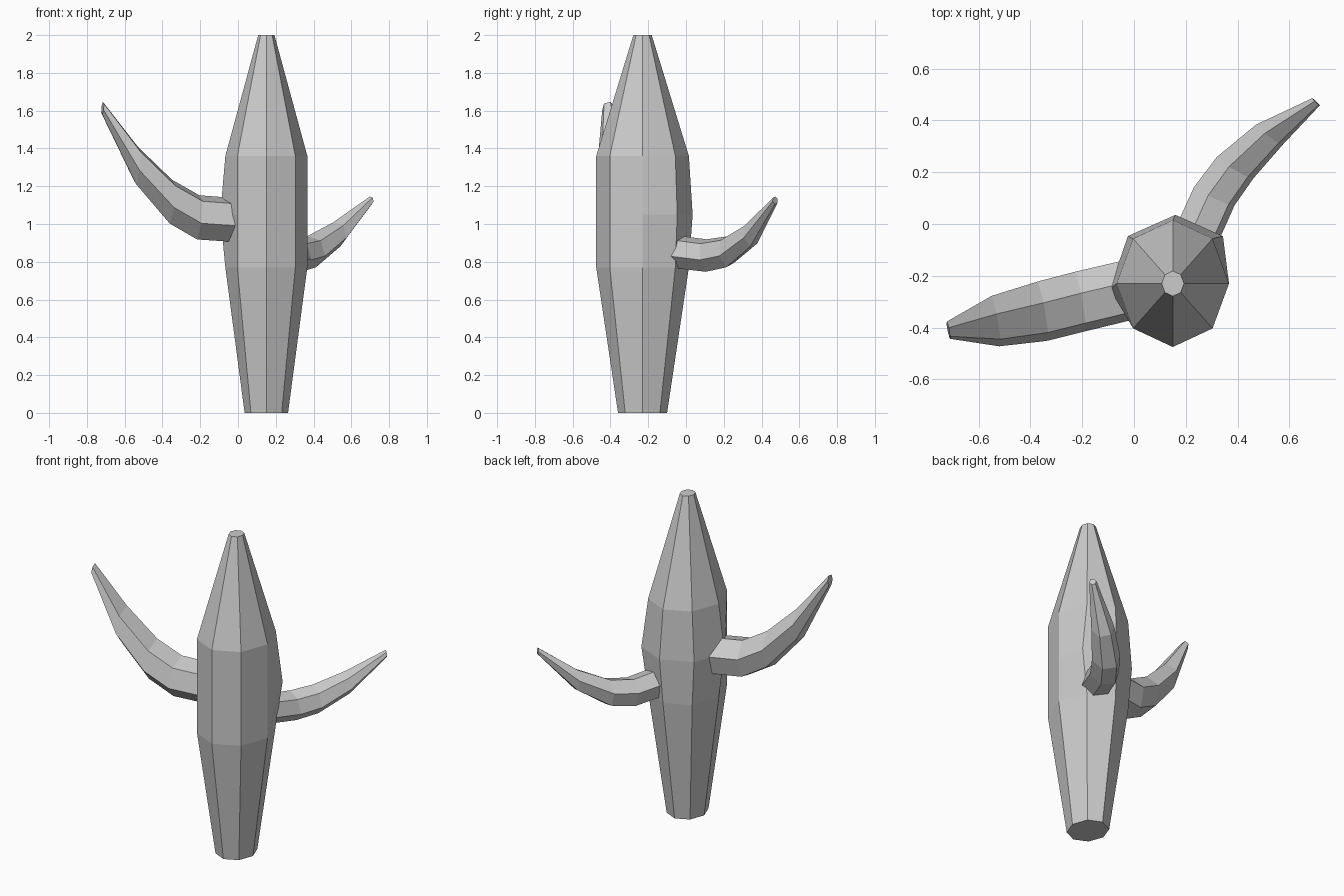
import bpy, bmesh
from math import sin, cos, radians, tau
from mathutils import Vector

old = bpy.data.objects.get("Cube")
if old:
    bpy.data.objects.remove(old, do_unlink=True)

GREY = (0.6, 0.6, 0.6, 1)
mat = bpy.data.materials.new("plain grey")
mat.use_nodes = True
mat.diffuse_color = GREY
mat.node_tree.nodes["Principled BSDF"].inputs["Base Color"].default_value = GREY


def loft(name, rings):
    """Bridge equal-sized rings of points into a closed flat-shaded solid."""
    bm = bmesh.new()
    loops = [[bm.verts.new(p) for p in ring] for ring in rings]
    n = len(loops[0])
    for a, b in zip(loops, loops[1:]):
        for i in range(n):
            j = (i + 1) % n
            bm.faces.new((a[i], a[j], b[j], b[i]))
    bm.faces.new(loops[0])
    bm.faces.new(loops[-1])
    bmesh.ops.recalc_face_normals(bm, faces=bm.faces)
    mesh = bpy.data.meshes.new(name)
    bm.to_mesh(mesh)
    bm.free()
    mesh.materials.append(mat)
    obj = bpy.data.objects.new(name, mesh)
    bpy.context.collection.objects.link(obj)
    return obj


# Trunk: eight-sided, slightly deeper than wide
def trunk_ring(z, r):
    return [Vector((0.15 + r * cos(tau * i / 8), -0.23 + 1.13 * r * sin(tau * i / 8), z))
            for i in range(8)]


middle = trunk_ring(1.05, 0.217)
# the middle ring bulges on the back and right where the arms grow
for i, push in {1: (0.04, 0.01), 2: (0.01, 0.02), 3: (-0.02, 0.01), 4: (-0.027, -0.02)}.items():
    middle[i] += Vector((*push, 0))

loft("trunk", [trunk_ring(0, 0.115), trunk_ring(0.77, 0.217), middle,
               trunk_ring(1.36, 0.217), trunk_ring(2, 0.043)])


# Arms: six-sided sections that stay almost upright along a rising path
def arm(name, stations, side):
    rings = []
    for centre, r, heading in stations:
        h = radians(heading)
        out = Vector((cos(h), sin(h), 0))
        across = side * Vector((-out.y, out.x, 0))
        up = Vector((0, 0, 1)) - 0.1 * out
        ring = []
        for k in range(6):
            a = radians(45 + 60 * k)
            ring.append(Vector(centre) + r * (cos(a) * up + sin(a) * across))
        rings.append(ring)
    loft(name, rings)


arm("right_arm", [((0.0, -0.25, 1.02), 0.12, 190),
                  ((-0.21, -0.30, 1.035), 0.121, 190),
                  ((-0.355, -0.337, 1.118), 0.12, 190),
                  ((-0.535, -0.375, 1.31), 0.102, 190),
                  ((-0.717, -0.41, 1.613), 0.035, 191)], 1)

arm("left_arm", [((0.23, -0.07, 0.855), 0.09, 67),
                 ((0.31, 0.107, 0.833), 0.089, 65),
                 ((0.39, 0.217, 0.853), 0.085, 59),
                 ((0.523, 0.345, 0.945), 0.067, 52),
                 ((0.703, 0.472, 1.125), 0.021, 46)], -1)
